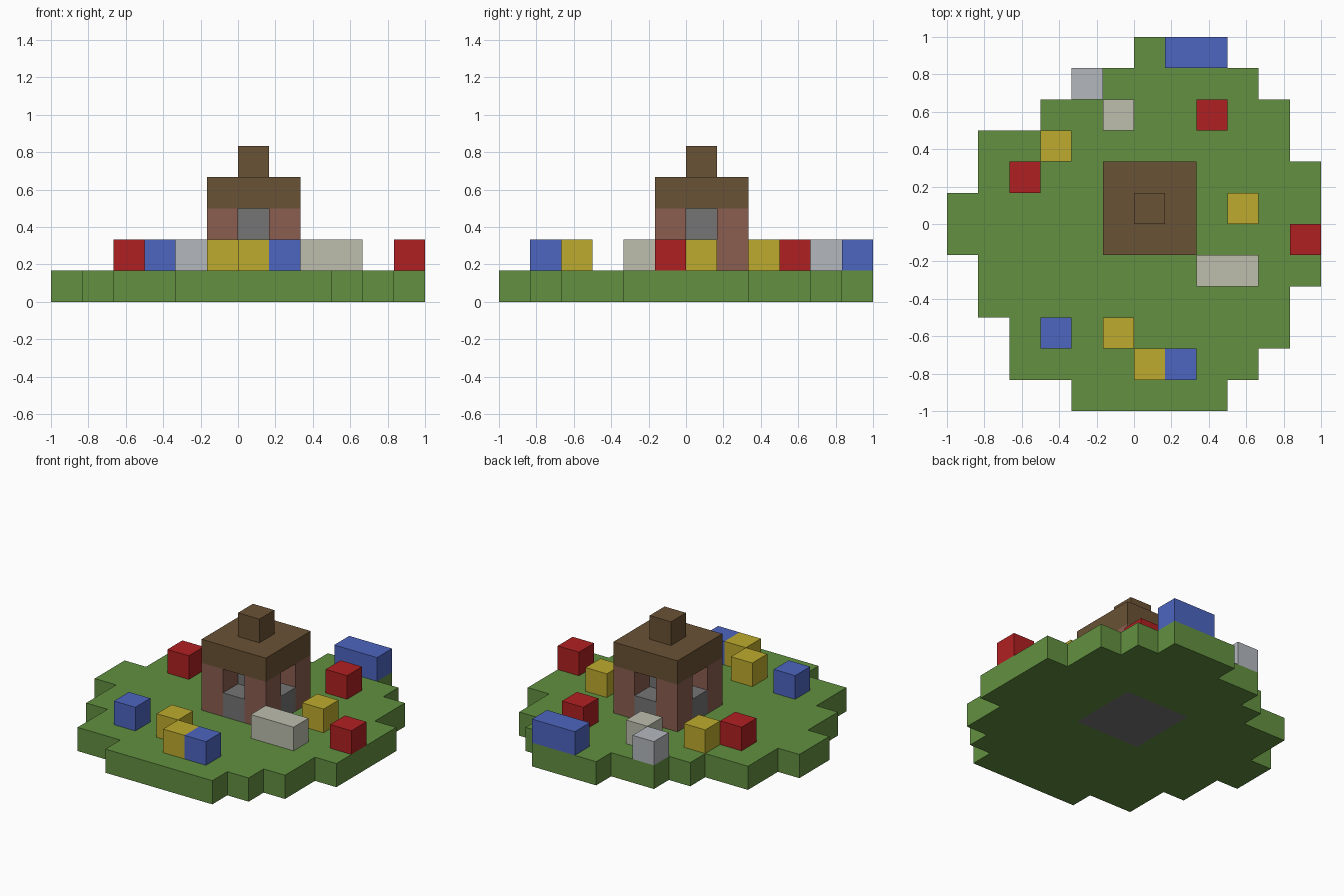
import bpy
import bmesh
from mathutils import Vector

U = 1 / 6  # size of one block

cube = bpy.data.objects.get("Cube")
if cube:
    bpy.data.objects.remove(cube, do_unlink=True)


def linear(c):
    c /= 255
    return c / 12.92 if c <= 0.04045 else ((c + 0.055) / 1.055) ** 2.4


def material(name, r, g, b):
    m = bpy.data.materials.new(name)
    m.use_nodes = True
    col = (linear(r), linear(g), linear(b), 1)
    m.diffuse_color = col
    bsdf = m.node_tree.nodes["Principled BSDF"]
    bsdf.inputs["Base Color"].default_value = col
    bsdf.inputs["Roughness"].default_value = 0.9
    return m


grass = material("grass green", 98, 144, 64)
red = material("petal red", 176, 32, 34)
yellow = material("petal yellow", 190, 171, 46)
blue = material("petal blue", 77, 101, 192)
pale_grey = material("pale grey", 180, 184, 189)
beige = material("warm pale grey", 189, 190, 174)
wood = material("dark wood", 106, 82, 53)
clay = material("clay brown", 138, 93, 80)
stone = material("stone grey", 117, 117, 117)


def block(x, y, z, w=1, d=1, h=1):
    """Set of grid cells filling a box."""
    return {(x + i, y + j, z + k) for i in range(w) for j in range(d) for k in range(h)}


def build(name, cells, mat):
    """Make the outer skin of a set of grid cells."""
    bm = bmesh.new()
    for cell in cells:
        centre = Vector(cell) + Vector((0.5, 0.5, 0.5))
        for axis in range(3):
            for sign in (-1, 1):
                n = Vector((0, 0, 0))
                n[axis] = sign
                if tuple(int(c + s) for c, s in zip(cell, n)) in cells:
                    continue
                a = Vector((0, 0, 0))
                a[(axis + 1) % 3] = 1
                b = n.cross(a)
                bm.faces.new([bm.verts.new((centre + (n + s * a + t * b) / 2) * U)
                              for s, t in ((-1, -1), (1, -1), (1, 1), (-1, 1))])
    bmesh.ops.remove_doubles(bm, verts=bm.verts, dist=0.001)
    mesh = bpy.data.meshes.new(name)
    bm.to_mesh(mesh)
    bm.free()
    mesh.materials.append(mat)
    obj = bpy.data.objects.new(name, mesh)
    bpy.context.collection.objects.link(obj)


# Rounded grass island, row by row from the front, with room for the foundation
rows = [(-2, 3), (-4, 4), (-4, 5), (-5, 5), (-5, 6), (-6, 6),
        (-6, 6), (-5, 6), (-5, 5), (-3, 5), (-2, 4), (0, 3)]
ground = set()
for i, (x0, x1) in enumerate(rows):
    ground |= block(x0, i - 6, 0, w=x1 - x0)
foundation = block(-1, -1, 0, 3, 3)
build("grass_ground", ground - foundation, grass)

# Stone foundation, low walls and centre column
low_walls = block(-1, 0, 1, w=3) | block(0, -1, 1, d=3)
build("stone_core", foundation | low_walls | block(0, 0, 2), stone)

# Corner pillars
for side, x in (("right", -1), ("left", 1)):
    for end, y in (("front", -1), ("back", 1)):
        build(f"{end}_{side}_pillar", block(x, y, 1, h=2), clay)

# Roof with its top block
build("roof", block(-1, -1, 3, 3, 3) | block(0, 0, 4), wood)

# Flowers and rocks: x, y and width
scatter = [
    ("red_flower", red, [(2, 3, 1), (-4, 1, 1), (5, -1, 1)]),
    ("yellow_flower", yellow, [(-3, 2, 1), (3, 0, 1), (-1, -4, 1), (0, -5, 1)]),
    ("blue_flower", blue, [(-3, -4, 1), (1, -5, 1), (1, 5, 2)]),
    ("grey_flower", pale_grey, [(-2, 4, 1)]),
    ("pale_flower", beige, [(-1, 3, 1), (2, -2, 2)]),
]
for name, mat, spots in scatter:
    for n, (x, y, w) in enumerate(spots, 1):
        build(f"{name}_{n}", block(x, y, 1, w=w), mat)
